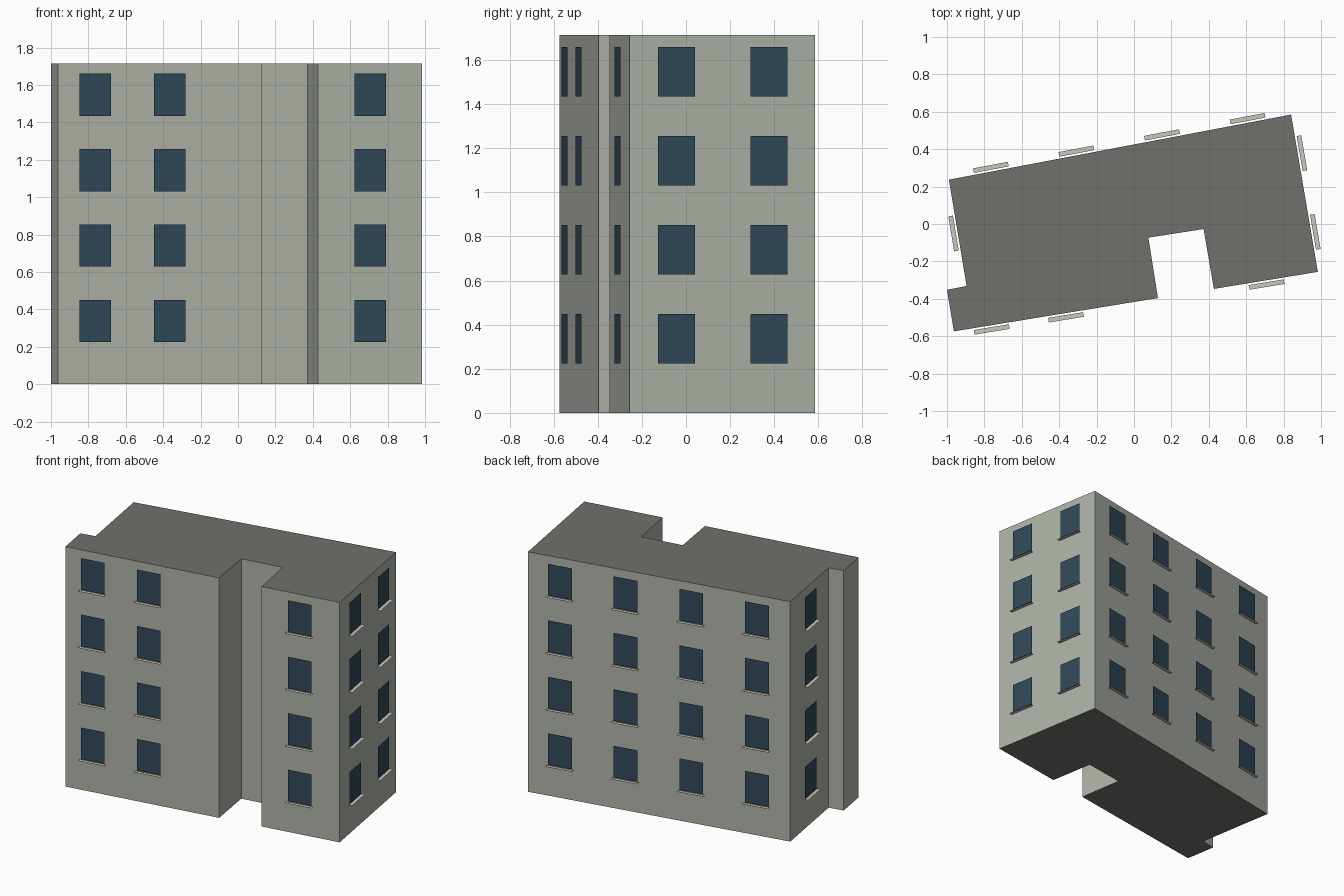
import bpy, bmesh
from mathutils import Vector

if "Cube" in bpy.data.objects:
    bpy.data.objects.remove(bpy.data.objects["Cube"])

HEIGHT = 1.714
FLOORS, FIRST_Z, FLOOR_STEP = 4, 0.337, 0.4035   # window centre heights
WIN_W, WIN_H, SILL_W = 0.17, 0.225, 0.19
NEAR, FAR = 0.010, 0.035                         # offsets from the wall face


def material(name, rgb):
    m = bpy.data.materials.new(name)
    m.diffuse_color = (*rgb, 1)
    m.use_nodes = True
    m.node_tree.nodes["Principled BSDF"].inputs["Base Color"].default_value = m.diffuse_color
    return m


def finish(bm, name, *mats):
    mesh = bpy.data.meshes.new(name)
    bm.to_mesh(mesh)
    bm.free()
    for m in mats:
        mesh.materials.append(m)
    obj = bpy.data.objects.new(name, mesh)
    bpy.context.collection.objects.link(obj)
    return obj


wall_mat = material("wall_plaster", (0.42, 0.45, 0.39))
roof_mat = material("roof_grey", (0.16, 0.165, 0.15))
glass_mat = material("window_glass", (0.03, 0.065, 0.10))
sill_mat = material("sill_stone", (0.60, 0.56, 0.50))

# Footprint, counter-clockwise from the front left corner
outline = [Vector((x, y, 0)) for x, y in (
    (-0.963, -0.574), (0.128, -0.396), (0.077, -0.073), (0.372, -0.027),
    (0.427, -0.347), (0.983, -0.256), (0.84, 0.585), (-0.99, 0.237),
    (-0.895, -0.331), (-1.0, -0.352))]

# Building block: extruded footprint, dark roof and underside
bm = bmesh.new()
base = bm.faces.new([bm.verts.new(p) for p in outline])
top = bmesh.ops.extrude_face_region(bm, geom=[base], use_keep_orig=True)["geom"]
bmesh.ops.translate(bm, vec=(0, 0, HEIGHT),
                    verts=[v for v in top if isinstance(v, bmesh.types.BMVert)])
bmesh.ops.recalc_face_normals(bm, faces=bm.faces)
for f in bm.faces:
    f.material_index = 1 if abs(f.normal.z) > 0.5 else 0
finish(bm, "building_block", wall_mat, roof_mat)

# Window columns: wall index -> positions along that wall
columns = {0: (0.182, 0.546), 4: (0.5,), 5: (0.25, 0.75),
           6: (0.125, 0.375, 0.625, 0.875), 7: (0.5,)}
panes, sills = bmesh.new(), bmesh.new()
up = Vector((0, 0, 1))


def quad(bm, centre, u, v):
    bm.faces.new([bm.verts.new(centre + a * u + b * v)
                  for a, b in ((-1, -1), (1, -1), (1, 1), (-1, 1))])


for i, spots in columns.items():
    p, q = outline[i], outline[(i + 1) % len(outline)]
    along = (q - p).normalized()
    out = along.cross(up)
    for t in spots:
        for k in range(FLOORS):
            c = p.lerp(q, t) + up * (FIRST_Z + k * FLOOR_STEP)
            # Pane just in front of the wall, flat sill under it
            quad(panes, c + out * NEAR, along * WIN_W / 2, up * WIN_H / 2)
            quad(sills, c + out * (NEAR + FAR) / 2 - up * (WIN_H / 2 + 0.004),
                 along * SILL_W / 2, -out * (FAR - NEAR) / 2)
finish(panes, "window_panes", glass_mat)
finish(sills, "window_sills", sill_mat)
